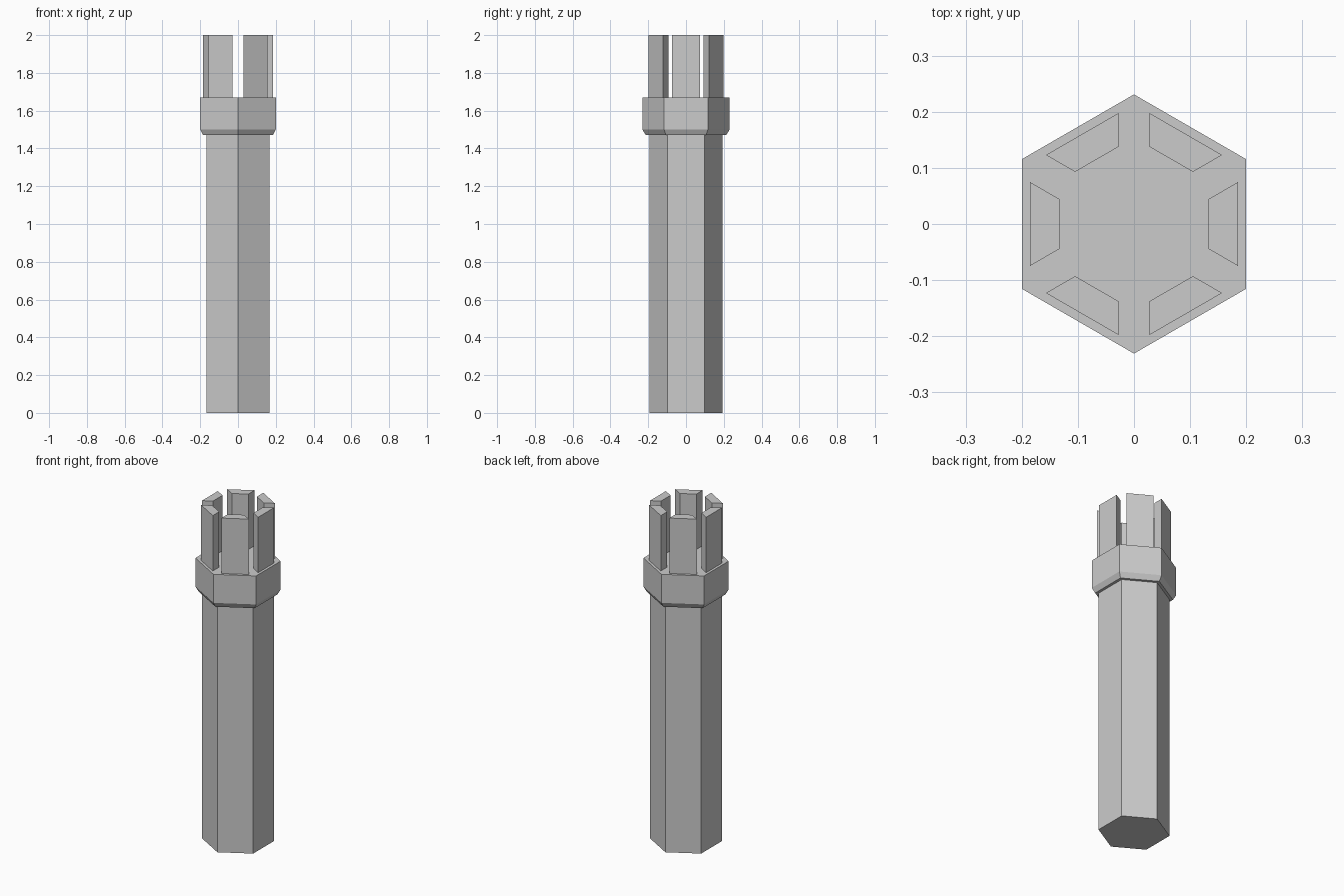
import bpy, bmesh
from math import sin, cos, tan, pi, radians

if "Cube" in bpy.data.objects:
    bpy.data.objects.remove(bpy.data.objects["Cube"])


def add_object(name, bm):
    bmesh.ops.recalc_face_normals(bm, faces=bm.faces)
    me = bpy.data.meshes.new(name)
    bm.to_mesh(me)
    bm.free()
    ob = bpy.data.objects.new(name, me)
    bpy.context.collection.objects.link(ob)
    return ob


def hex_stack(name, levels):
    """Six-sided solid from (half width across flats, z) levels."""
    bm = bmesh.new()
    rings = []
    for a, z in levels:
        r = a / cos(pi / 6)
        rings.append([bm.verts.new((r * cos(t), r * sin(t), z))
                      for t in (pi / 6 + i * pi / 3 for i in range(6))])
    for lo, hi in zip(rings, rings[1:]):
        for i in range(6):
            j = (i + 1) % 6
            bm.faces.new((lo[i], lo[j], hi[j], hi[i]))
    bm.faces.new(rings[0][::-1])
    bm.faces.new(rings[-1])
    return add_object(name, bm)


def prong(name, angle, inner=0.133, outer=0.185, half_gap=0.028, z0=1.67, z1=2.0):
    """Trapezoid post on one flat of the hexagon, slotted at the corners."""
    def half(a):
        return a * tan(pi / 6) - half_gap / cos(pi / 6)
    pts = [(inner, -half(inner)), (outer, -half(outer)),
           (outer, half(outer)), (inner, half(inner))]
    c, s = cos(angle), sin(angle)
    bm = bmesh.new()
    base = bm.faces.new([bm.verts.new((x * c - y * s, x * s + y * c, z0)) for x, y in pts])
    ext = bmesh.ops.extrude_face_region(bm, geom=[base], use_keep_orig=True)
    top = [v for v in ext["geom"] if isinstance(v, bmesh.types.BMVert)]
    bmesh.ops.translate(bm, verts=top, vec=(0, 0, z1 - z0))
    return add_object(name, bm)


# Long handle, then the wider collar with a chamfered lower edge
hex_stack("handle", [(0.168, 0), (0.168, 1.47)])
hex_stack("collar", [(0.184, 1.47), (0.2, 1.5), (0.2, 1.67)])

# Ring of six emitter prongs
for i in range(6):
    prong(f"prong_{i + 1}", radians(60 * i))
